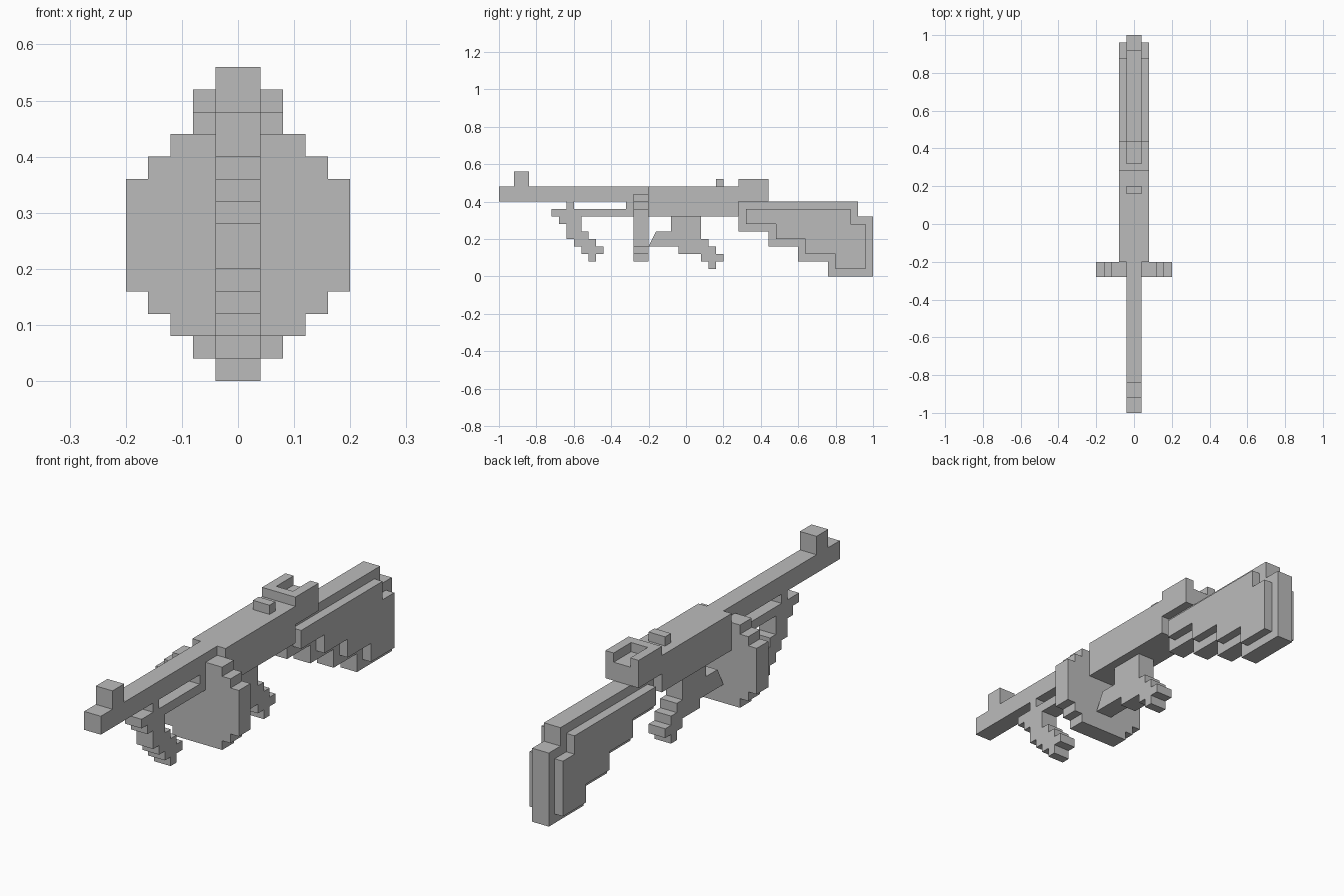
import bpy
import bmesh

U = 0.04  # size of one block

cube = bpy.data.objects.get("Cube")
if cube:
    bpy.data.objects.remove(cube, do_unlink=True)

grey = bpy.data.materials.new("plain grey")
grey.use_nodes = True
grey.diffuse_color = (0.5, 0.5, 0.5, 1)
grey.node_tree.nodes["Principled BSDF"].inputs["Base Color"].default_value = (0.5, 0.5, 0.5, 1)


def extrude(name, outline, offset):
    """Make a prism from a closed outline of points, pushed along an offset."""
    bm = bmesh.new()
    face = bm.faces.new([bm.verts.new(p) for p in outline])
    result = bmesh.ops.extrude_face_region(bm, geom=[face], use_keep_orig=True)
    moved = [v for v in result["geom"] if isinstance(v, bmesh.types.BMVert)]
    bmesh.ops.translate(bm, verts=moved, vec=offset)
    bmesh.ops.recalc_face_normals(bm, faces=bm.faces)
    bmesh.ops.scale(bm, verts=bm.verts, vec=(U, U, U))
    mesh = bpy.data.meshes.new(name)
    bm.to_mesh(mesh)
    bm.free()
    mesh.materials.append(grey)
    obj = bpy.data.objects.new(name, mesh)
    bpy.context.scene.collection.objects.link(obj)
    return obj


def steps(start, moves):
    """Walk a stepped outline: moves alternate between the first and second axis."""
    a, b = start
    points = [(a, b)]
    for i, move in enumerate(moves):
        if i % 2 == 0:
            a += move
        else:
            b += move
        points.append((a, b))
    return points


def side_part(name, outline, x0=-1, x1=1):
    return extrude(name, [(x0, y, z) for y, z in outline], (x1 - x0, 0, 0))


def block(name, x0, x1, y0, y1, z0, z1):
    return side_part(name, [(y0, z0), (y1, z0), (y1, z1), (y0, z1)], x0, x1)


# Barrel with front sight
side_part("barrel", steps((-25, 10), [20, 2, -16, 2, -2, -2, -2]))

# Receiver body, stepping up over the stock
side_part("receiver", steps((-5, 8), [12, 2, 4, 2, -16]), -2, 2)
block("bolt_handle", -1, 1, 4, 5, 12, 13)

# Rear sight, a U open to the back
sight = [(-2, 7), (2, 7), (2, 11), (1, 11), (1, 8), (-1, 8), (-1, 11), (-2, 11)]
extrude("rear_sight", [(x, y, 12) for x, y in sight], (0, 0, 1))

# Drum, a stepped disc facing front
half = steps((3, 2), [0, 1, 1, 1, 1, 5, -1, 1, -1, 1])[1:]
half = [(3, 2)] + half
drum = list(dict.fromkeys(half))
drum += [(-x, z) for x, z in reversed(drum)]
extrude("drum_magazine", [(x, -7, z) for x, z in drum], (0, 2, 0))

# Front grip hanging below the barrel on a rail
block("grip_rail", -1, 1, -14, -7, 8, 9)
for name, y in (("front_rail_mount", -16), ("rear_rail_mount", -8)):
    block(name, -1, 1, y, y + 1, 9, 10)
side_part("front_grip", steps((-18, 8), [1, -1, 1, -2, 1, -1, 1, -1, 1, -1, 1, 1, 1, 1,
                                         -1, 1, -1, 1, -1, 3, -4]))

# Rear grip joined to the lower guard
side_part("rear_grip", steps((-5, 4), [4, -1, 3, -1, 1, -1, 1, 1, 1, 1, -1, 1, -1, 1,
                                       -1, 3, -4, -2, -2]))

# Stock core and the smaller panels on both sides
side_part("stock_core", steps((7, 6), [4, -2, 4, -2, 4, -2, 6, 8, -2, 2, -16]))
panel = steps((8, 7), [4, -2, 4, -2, 4, -2, 4, 6, -2, 2, -14])
for name, x in (("right_stock_panel", -2), ("left_stock_panel", 1)):
    side_part(name, panel, x, x + 1)
